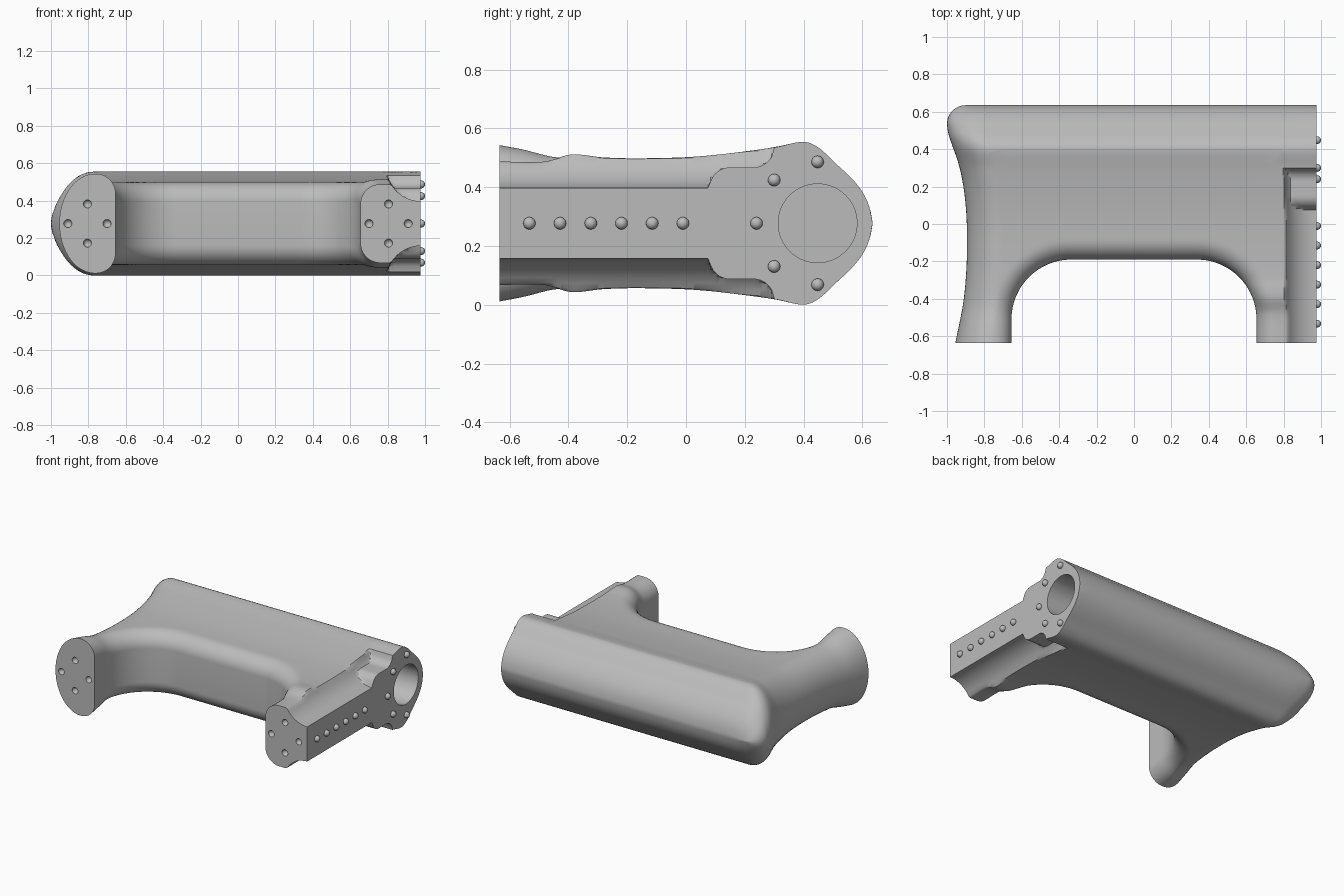
import bpy, bmesh
from math import sin, cos, pi, sqrt, hypot
from mathutils import Vector, Matrix

if "Cube" in bpy.data.objects:
    bpy.data.objects.remove(bpy.data.objects["Cube"])

MID = 0.2775          # height of the symmetry plane
FRONT, BACK, SIDE = -0.635, 0.635, 0.975
IN_X, IN_Y, IN_R = 0.655, -0.19, 0.32   # inner cut-out


def curve(points, v):
    """Smooth interpolation through a short list of points."""
    v = min(max(v, points[0][0]), points[-1][0])
    n = len(points)

    def slope(i):
        a, b = points[max(i - 1, 0)], points[min(i + 1, n - 1)]
        return (b[1] - a[1]) / (b[0] - a[0])
    for i in range(n - 1):
        (x0, y0), (x1, y1) = points[i], points[i + 1]
        if v <= x1:
            w = x1 - x0
            t = (v - x0) / w
            return (y0 * (1 + 2 * t) * (1 - t) ** 2 + slope(i) * w * t * (1 - t) ** 2
                    + y1 * t * t * (3 - 2 * t) + slope(i + 1) * w * t * t * (t - 1))


# Half thickness from front to back, for each arm
NOSE = [(-0.15, 0.221), (0.05, 0.228), (0.3, 0.258), (0.4, 0.277), (0.45, 0.258),
        (0.51, 0.203), (0.57, 0.146), (0.61, 0.09), (0.63, 0.035), (BACK, 0)]
LEFT_ARM = [(FRONT, 0.266), (-0.55, 0.25), (-0.45, 0.227), (-0.35, 0.222)] + NOSE
RIGHT_ARM = [(FRONT, 0.21), (-0.48, 0.21), (-0.39, 0.234), (-0.28, 0.224)] + NOSE
# Waisted outer edge of the closed end
EDGE = [(FRONT, -0.955), (-0.4, -0.91), (-0.15, -0.893), (0.1, -0.9),
        (0.3, -0.932), (0.48, -0.992), (0.535, -1.0)]


def edge_x(y):
    if y <= 0.535:
        return curve(EDGE, y)
    return -0.9 - sqrt(max(0, 0.01 - (y - 0.535) ** 2))


def flange(y):
    """Half thickness of the mounting flange."""
    if y < 0.08:
        return 0.12
    if y < 0.15:
        return 0.12 + 0.07 * sqrt(1 - ((0.15 - y) / 0.07) ** 2)
    if y < 0.23:
        return 0.19
    if y < 0.3:
        return 0.19 + 0.07 * (1 - sqrt(1 - ((y - 0.23) / 0.07) ** 2))
    return 9


def half_height(x, y):
    h = curve(LEFT_ARM if x < 0 else RIGHT_ARM, y)
    # rounded closed end
    e = min(max((x - edge_x(y)) / 0.19, 0), 1)
    h *= sqrt(max(0, 1 - (1 - e) ** 2))
    # rounded inner rim
    qx, qy = abs(x) - IN_X + IN_R, y - IN_Y + IN_R
    d = hypot(max(qx, 0), max(qy, 0)) + min(max(qx, qy), 0) - IN_R
    d, r = max(d, 0), 0.105
    if d < r:
        h -= r - sqrt(r * r - (r - d) ** 2)
    # hollow fillet down to the flange
    s = (SIDE - x) / 0.18
    if s < 1:
        g = max(0.12 + 0.18 * (1 - sqrt(1 - max(s, 0) ** 2)), flange(y))
        k = 0.012 * min(1, max(s, 0) * 4) + 1e-6
        h = min(h, g) - max(k - abs(h - g), 0) ** 2 / (4 * k)
    return max(h, 0)


def lerp(a, b, t):
    return a + (b - a) * t


def rails():
    """Yield inner, crest and outer rail points from the left tip to the right tip."""
    def left(y_out, y_mid):
        return (edge_x(y_mid) + 0.19, y_mid), (edge_x(y_out), y_out)

    def right(y):
        y_mid = y if y < 0.3 else lerp(0.3, 0.4, (y - 0.3) / (BACK - 0.3))
        return (0.79, y_mid), (SIDE, y)

    def arc(side, a):
        return (side * (IN_X - IN_R + IN_R * cos(a)), IN_Y - IN_R + IN_R * sin(a))
    low = IN_Y - IN_R
    for i in range(8):
        t = i / 8
        y = lerp(FRONT, -0.45, t)
        yield (-IN_X, lerp(FRONT, low, t)), *left(y, y)
    for i in range(36):
        t = i / 36
        yield arc(-1, t * pi / 2), *left(lerp(-0.45, 0.535, t), lerp(-0.45, 0.38, t))
    start = edge_x(0.38) + 0.19
    for i in range(14):
        t = i / 14
        yield ((lerp(IN_R - IN_X, -0.25, t), IN_Y), (lerp(start, -0.7, t), lerp(0.38, 0.4, t)),
               (-0.9 - 0.1 * cos(t * pi / 2), 0.535 + 0.1 * sin(t * pi / 2)))
    for i in range(24):
        t = i / 24
        yield ((lerp(-0.25, IN_X - IN_R, t), IN_Y), (lerp(-0.7, 0.79, t), 0.4),
               (lerp(-0.9, SIDE, t), BACK))
    for i in range(120):
        t = i / 120
        yield arc(1, (1 - t) * pi / 2), *right(lerp(BACK, -0.45, t))
    for i in range(11):
        t = i / 10
        yield (IN_X, lerp(low, FRONT, t)), *right(lerp(-0.45, FRONT, t))


grey = bpy.data.materials.new("plain grey")
grey.use_nodes = True
grey.diffuse_color = (0.5, 0.5, 0.5, 1)
grey.node_tree.nodes["Principled BSDF"].inputs["Base Color"].default_value = (0.5, 0.5, 0.5, 1)


def make_object(name, bm):
    mesh = bpy.data.meshes.new(name)
    bm.to_mesh(mesh)
    bm.free()
    obj = bpy.data.objects.new(name, mesh)
    bpy.context.collection.objects.link(obj)
    mesh.materials.append(grey)
    return obj


def smooth(obj, angle):
    bpy.ops.object.select_all(action="DESELECT")
    obj.select_set(True)
    bpy.context.view_layer.objects.active = obj
    bpy.ops.object.shade_smooth_by_angle(angle=angle)


# Housing: mirrored sections lofted around the cut-out
bm = bmesh.new()
rings = []
for inner, crest, outer in rails():
    a, b, c = Vector(inner), Vector(crest), Vector(outer)
    flat = [a.lerp(b, (i / 26) ** 2) for i in range(26)]
    flat += [b.lerp(c, (1 - cos(pi * i / 18)) / 2) for i in range(19)]
    pts = [(p, half_height(*p)) for p in flat]
    ring = [bm.verts.new((p.x, p.y, MID + h)) for p, h in pts]
    ring += [bm.verts.new((p.x, p.y, MID - h)) for p, h in reversed(pts)]
    rings.append(ring)
for r0, r1 in zip(rings, rings[1:]):
    for i in range(len(r0)):
        j = (i + 1) % len(r0)
        bm.faces.new((r0[i], r0[j], r1[j], r1[i]))
bm.faces.new(rings[0])
bm.faces.new(rings[-1])
bmesh.ops.remove_doubles(bm, verts=bm.verts, dist=0.0002)
bmesh.ops.recalc_face_normals(bm, faces=bm.faces)
housing = make_object("housing", bm)

# Bore in the flange and screw dimples in the arm tips
bm = bmesh.new()
bmesh.ops.create_cone(bm, cap_ends=True, segments=64, radius1=0.134, radius2=0.134, depth=1.6,
                      matrix=Matrix.Translation((0.25, 0.448, MID)) @ Matrix.Rotation(pi / 2, 4, "Y"))
for cx in (-0.805, 0.805):
    for dx, dz in ((0.105, 0), (-0.105, 0), (0, 0.105), (0, -0.105)):
        bmesh.ops.create_uvsphere(bm, u_segments=16, v_segments=10, radius=0.022,
                                  matrix=Matrix.Translation((cx + dx, FRONT, MID + dz)))
cutter = make_object("bore_cutter", bm)
cutter.hide_render = True
cut = housing.modifiers.new("bore", "BOOLEAN")
cut.operation = "DIFFERENCE"
cut.solver = "EXACT"
cut.object = cutter
bpy.context.view_layer.objects.active = housing
bpy.ops.object.modifier_apply(modifier=cut.name)
bpy.data.objects.remove(cutter)
smooth(housing, 0.6)

# Rounded studs on the flange
bm = bmesh.new()
studs = [(-0.533 + 0.1045 * i, 0) for i in range(6)] + [(0.24, 0)]
studs += [(y, s * dz) for s in (1, -1) for y, dz in ((0.3, 0.147), (0.448, 0.209))]
for y, dz in studs:
    bmesh.ops.create_uvsphere(bm, u_segments=16, v_segments=12, radius=0.021,
                              matrix=Matrix.Translation((SIDE + 0.004, y, MID + dz)))
smooth(make_object("flange_studs", bm), 0.6)
